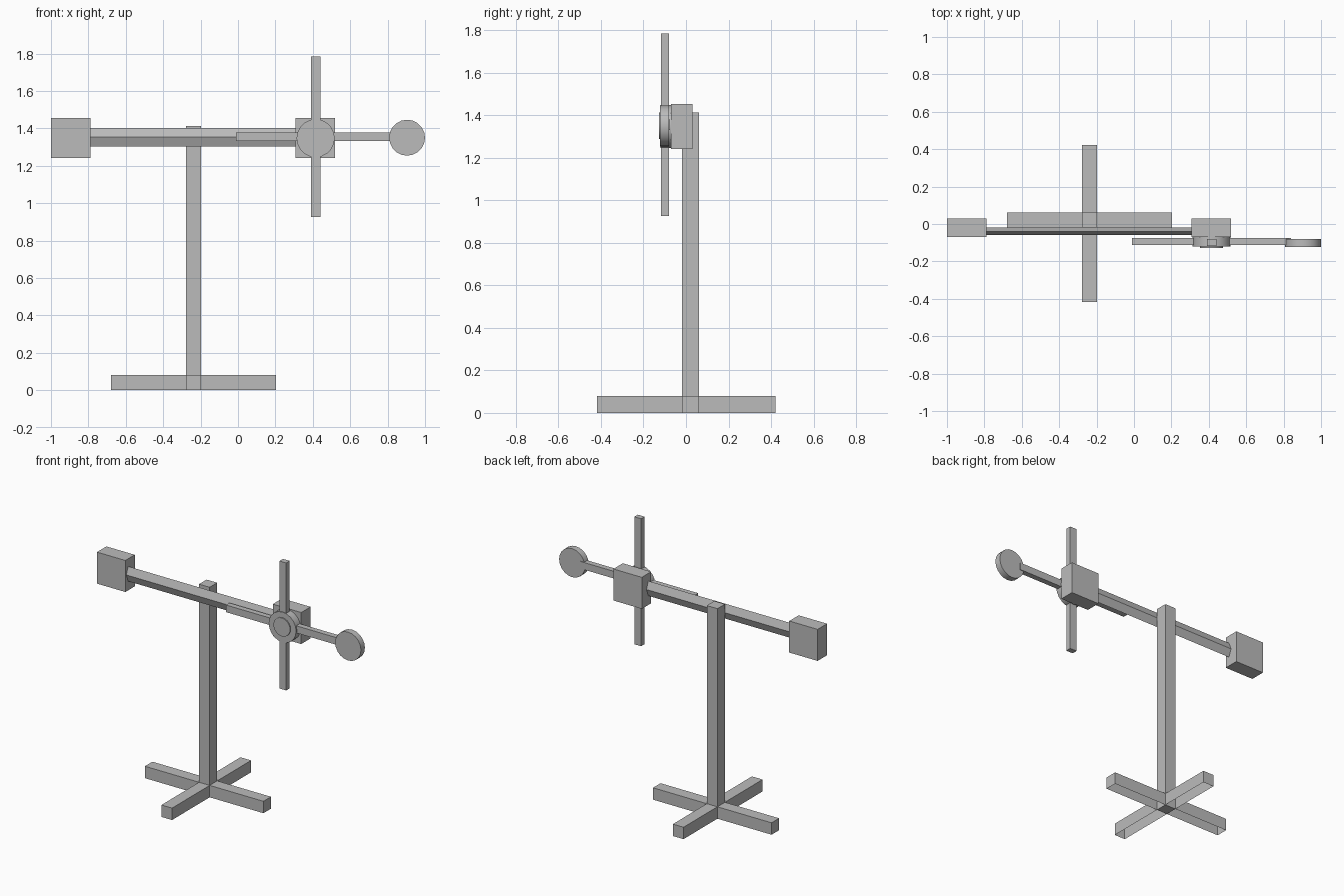
import bpy, bmesh, math
from mathutils import Matrix, Vector

if "Cube" in bpy.data.objects:
    bpy.data.objects.remove(bpy.data.objects["Cube"], do_unlink=True)

grey = bpy.data.materials.new("plain grey")
grey.use_nodes = True
grey.diffuse_color = (0.5, 0.5, 0.5, 1)
grey.node_tree.nodes["Principled BSDF"].inputs["Base Color"].default_value = (0.5, 0.5, 0.5, 1)


def finish(name, bm):
    mesh = bpy.data.meshes.new(name)
    bm.to_mesh(mesh)
    bm.free()
    mesh.materials.append(grey)
    obj = bpy.data.objects.new(name, mesh)
    bpy.context.collection.objects.link(obj)
    return obj


def box(name, x, y, z, open_bottom=False):
    """Box from its (min, max) range on each axis."""
    bm = bmesh.new()
    size = Vector([b - a for a, b in (x, y, z)])
    mid = Vector([(a + b) / 2 for a, b in (x, y, z)])
    bmesh.ops.create_cube(bm, size=1, matrix=Matrix.Translation(mid) @ Matrix.Diagonal(size).to_4x4())
    if open_bottom:
        bm.normal_update()
        bmesh.ops.delete(bm, geom=[f for f in bm.faces if f.normal.z < -0.9], context='FACES')
    return finish(name, bm)


def disc(name, x, z, radius, y, sides=20):
    """Round disc whose axis runs front to back."""
    bm = bmesh.new()
    turn = Matrix.Translation((x, (y[0] + y[1]) / 2, z)) @ Matrix.Rotation(math.pi / 2, 4, 'X')
    bmesh.ops.create_cone(bm, cap_ends=True, segments=sides, radius1=radius, radius2=radius,
                          depth=y[1] - y[0], matrix=turn)
    obj = finish(name, bm)
    bpy.ops.object.select_all(action='DESELECT')
    obj.select_set(True)
    bpy.context.view_layer.objects.active = obj
    bpy.ops.object.shade_smooth_by_angle(angle=math.radians(35))
    return obj


# Stand: crossed feet with hollow undersides, and a post
post_x, post_y = (-0.277, -0.198), (-0.018, 0.062)
box("foot_left", (post_x[1], 0.202), post_y, (0, 0.08), True)
box("foot_right", (-0.68, post_x[0]), post_y, (0, 0.08), True)
box("foot_front", post_x, (-0.418, post_y[0]), (0, 0.08), True)
box("foot_back", post_x, (post_y[1], 0.422), (0, 0.08), True)
box("post", post_x, post_y, (0, 1.412))

# Cross bar with a diamond section
bm = bmesh.new()
section = [(-0.02, 1.353), (-0.04, 1.403), (-0.06, 1.353), (-0.04, 1.303)]
face = bm.faces.new([bm.verts.new((-0.8, y, z)) for y, z in section])
extruded = bmesh.ops.extrude_face_region(bm, geom=[face])
bmesh.ops.translate(bm, vec=(1.13, 0, 0), verts=[v for v in extruded["geom"] if isinstance(v, bmesh.types.BMVert)])
bmesh.ops.recalc_face_normals(bm, faces=bm.faces)
finish("cross_bar", bm)

# End blocks
for name, start in (("block_right", -1.0), ("block_left", 0.308)):
    box(name, (start, start + 0.211), (-0.07, 0.03), (1.242, 1.454))

# Rotor: hub, cap, crossed rods and a weight
disc("hub", 0.415, 1.347, 0.102, (-0.121, -0.07))
disc("hub_cap", 0.415, 1.35, 0.062, (-0.128, -0.115))
box("rod_upright", (0.39, 0.44), (-0.117, -0.08), (0.927, 1.784))
box("rod_level", (-0.012, 0.84), (-0.112, -0.075), (1.331, 1.379))
disc("weight", 0.904, 1.35, 0.096, (-0.122, -0.08))
